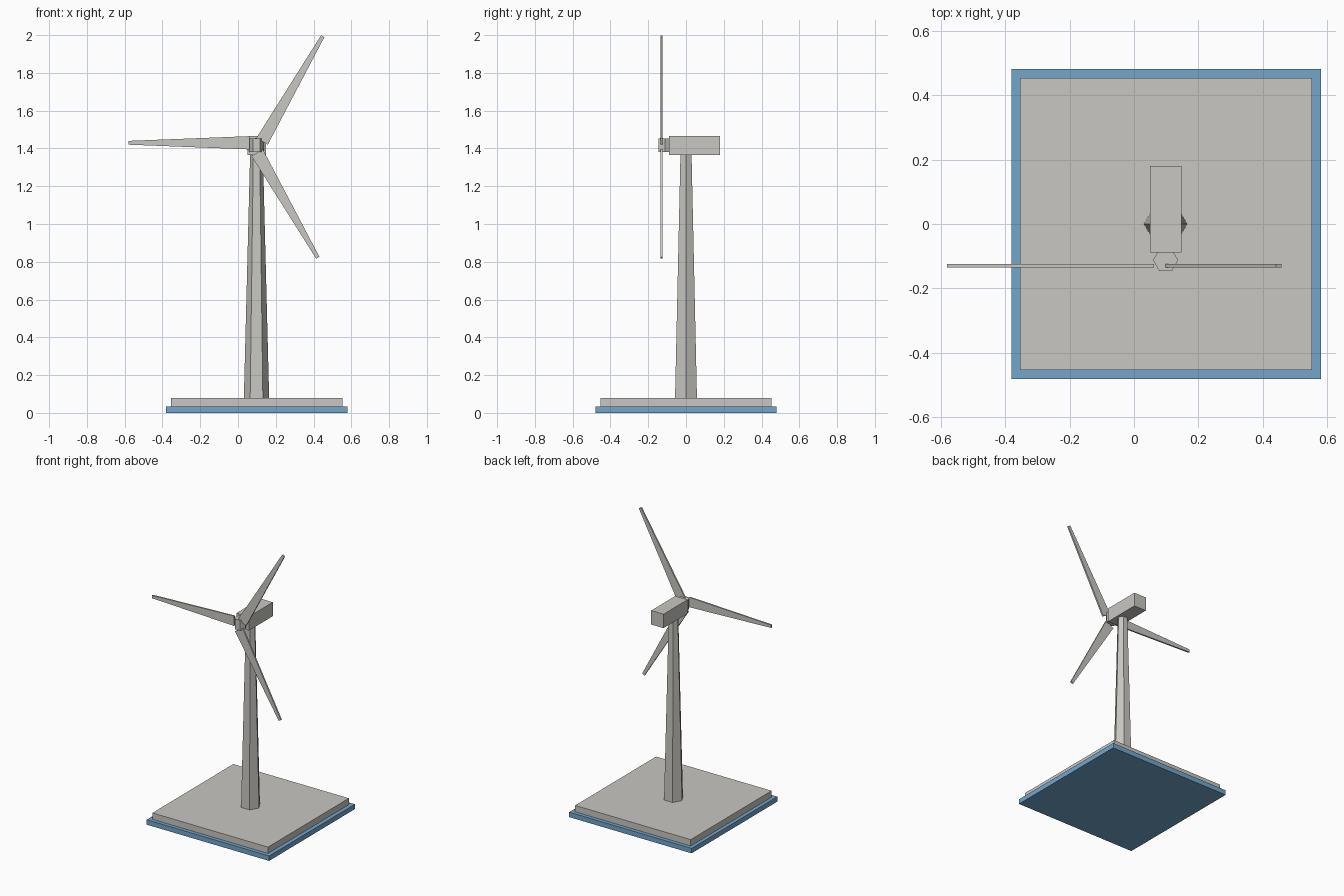
import bpy, bmesh, math
from mathutils import Matrix, Vector

if "Cube" in bpy.data.objects:
    bpy.data.objects.remove(bpy.data.objects["Cube"])

CX = 0.098  # tower axis


def material(name, rgb):
    m = bpy.data.materials.new(name)
    m.diffuse_color = (*rgb, 1)
    m.use_nodes = True
    m.node_tree.nodes["Principled BSDF"].inputs["Base Color"].default_value = m.diffuse_color
    return m


GREY = material("warm_grey", (0.58, 0.57, 0.54))
BLUE = material("water_blue", (0.17, 0.38, 0.60))


def finish(name, bm, mat):
    bmesh.ops.recalc_face_normals(bm, faces=bm.faces)
    mesh = bpy.data.meshes.new(name)
    bm.to_mesh(mesh)
    bm.free()
    mesh.materials.append(mat)
    obj = bpy.data.objects.new(name, mesh)
    bpy.context.collection.objects.link(obj)
    return obj


def box(name, lo, hi, mat):
    lo, hi = Vector(lo), Vector(hi)
    bm = bmesh.new()
    bmesh.ops.create_cube(bm, size=1, matrix=Matrix.Translation((lo + hi) / 2)
                          @ Matrix.Diagonal((*(hi - lo), 1)))
    return finish(name, bm, mat)


def column(name, sides, x, y, z0, z1, r0, r1, mat):
    """Upright tapered prism with corners on the x axis."""
    bm = bmesh.new()
    rings = []
    for z, r in ((z0, r0), (z1, r1)):
        rings.append([bm.verts.new((x + r * math.cos(i * math.tau / sides),
                                    y + r * math.sin(i * math.tau / sides), z))
                      for i in range(sides)])
    for ring in rings:
        bm.faces.new(ring)
    for i in range(sides):
        j = (i + 1) % sides
        bm.faces.new((rings[0][i], rings[0][j], rings[1][j], rings[1][i]))
    return finish(name, bm, mat)


def blade(name, angle):
    """Flat tapered blade, set slightly off the rotor centre."""
    root, tip, offset = 0.035, 0.677, 0.015
    profile = [(root, -0.035), (tip, -0.01), (tip, 0.01), (root, 0.035)]
    d = Vector((math.cos(angle), 0, math.sin(angle)))
    side = Vector((math.sin(angle), 0, -math.cos(angle)))
    centre = Vector((0.097, -0.1355, 1.415))
    bm = bmesh.new()
    face = bm.faces.new([bm.verts.new(centre + d * u + side * (v + offset))
                         for u, v in profile])
    ext = bmesh.ops.extrude_face_region(bm, geom=[face])
    bmesh.ops.translate(bm, vec=(0, 0.011, 0),
                        verts=[g for g in ext["geom"] if isinstance(g, bmesh.types.BMVert)])
    return finish(name, bm, GREY)


# Base and ground slab
box("water_base", (-0.38, -0.48, 0), (0.58, 0.48, 0.035), BLUE)
box("ground_slab", (-0.354, -0.453, 0.035), (0.552, 0.453, 0.08), GREY)

# Tower and machine housing
column("tower", 6, CX, 0, 0.08, 1.366, 0.067, 0.034, GREY)
box("housing", (0.05, -0.089, 1.366), (0.147, 0.18, 1.465), GREY)

# Rotor hub with its pin, and three blades
column("hub", 6, CX, -0.112, 1.38, 1.452, 0.039, 0.039, GREY)
column("hub_pin", 8, CX, -0.13, 1.385, 1.455, 0.007, 0.007, GREY)
for i, deg in enumerate((180, 60, -60)):
    blade(f"blade_{i + 1}", math.radians(deg))
